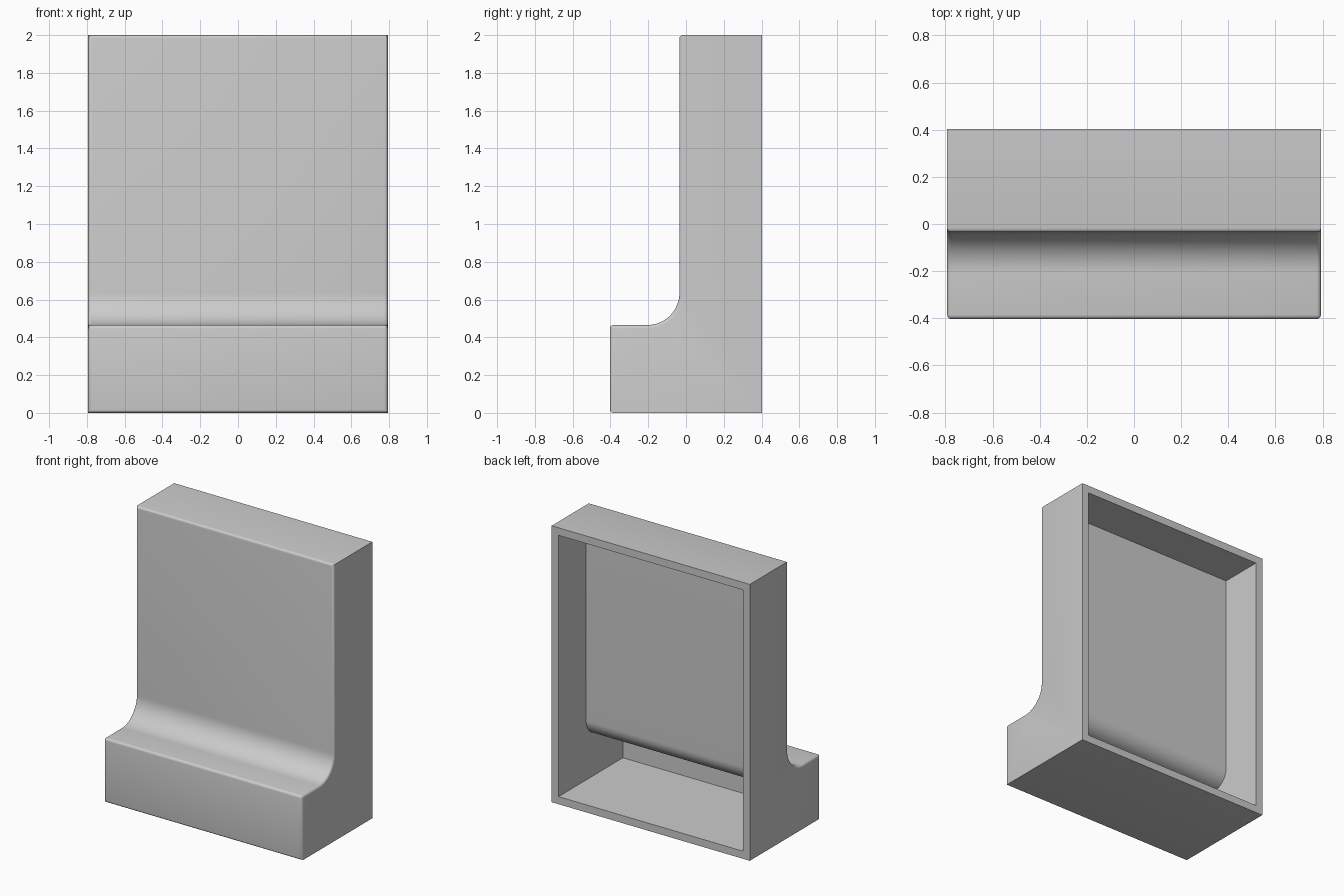
import bpy, bmesh, math

HALF_W, BACK, FRONT, PANEL = 0.793, 0.403, -0.403, -0.035
HEIGHT, LEDGE, FILLET, ROUND = 2.0, 0.465, 0.17, 0.018
WALL = 0.055

cube = bpy.data.objects.get("Cube")
if cube:
    bpy.data.objects.remove(cube, do_unlink=True)


def arc(cy, cz, r, start, end, steps=16):
    """Points (y, z) along an arc, angles in degrees."""
    angles = [math.radians(start + (end - start) * i / steps) for i in range(steps + 1)]
    return [(cy + r * math.cos(a), cz + r * math.sin(a)) for a in angles]


def extrude_profile(name, profile, half_width):
    """Closed side profile (y, z) swept across the width."""
    bm = bmesh.new()
    face = bm.faces.new([bm.verts.new((-half_width, y, z)) for y, z in profile])
    swept = bmesh.ops.extrude_face_region(bm, geom=[face])["geom"]
    verts = [g for g in swept if isinstance(g, bmesh.types.BMVert)]
    bmesh.ops.translate(bm, verts=verts, vec=(2 * half_width, 0, 0))
    bmesh.ops.recalc_face_normals(bm, faces=bm.faces)
    return bm


def finish(name, bm):
    mesh = bpy.data.meshes.new(name)
    bm.to_mesh(mesh)
    bm.free()
    obj = bpy.data.objects.new(name, mesh)
    bpy.context.collection.objects.link(obj)
    return obj


# Outer body: upright panel flowing into a front ledge
outer = [(BACK, 0), (FRONT, 0), (FRONT, LEDGE)]
outer += arc(PANEL - FILLET, LEDGE + FILLET, FILLET, -90, 0)
outer += [(PANEL, HEIGHT), (BACK, HEIGHT)]
bm = extrude_profile("housing", outer, HALF_W)


# Round every sharp edge that borders the front skin
def is_front_skin(face):
    n, c = face.normal, face.calc_center_median()
    return abs(n.x) < 0.5 and c.y < PANEL + 0.01 and n.z > -0.5 and c.z < HEIGHT - 0.01


skin = {f for f in bm.faces if is_front_skin(f)}
edges = [e for e in bm.edges
         if any(f in skin for f in e.link_faces) and e.calc_face_angle(0) > 0.8]
bmesh.ops.bevel(bm, geom=edges, offset=ROUND, offset_type='OFFSET', segments=4,
                profile=0.5, affect='EDGES', clamp_overlap=True)
housing = finish("housing", bm)

# Hollow cavity, open at the back
IN_PANEL, IN_LEDGE, IN_FRONT, IN_R = 0.088, 0.36, -0.333, 0.125
inner = [(BACK + 0.1, WALL), (IN_FRONT, WALL), (IN_FRONT, IN_LEDGE)]
inner += arc(IN_PANEL - IN_R, IN_LEDGE + IN_R, IN_R, -90, 0)
inner += [(IN_PANEL, HEIGHT - WALL), (BACK + 0.1, HEIGHT - WALL)]
cavity = finish("cavity_cutter", extrude_profile("cavity", inner, HALF_W - WALL))
cavity.hide_render = True

cut = housing.modifiers.new("hollow", 'BOOLEAN')
cut.operation, cut.solver, cut.object = 'DIFFERENCE', 'EXACT', cavity
bpy.ops.object.select_all(action='DESELECT')
housing.select_set(True)
bpy.context.view_layer.objects.active = housing
bpy.ops.object.modifier_apply(modifier=cut.name)
bpy.data.objects.remove(cavity, do_unlink=True)

# Plain grey finish
grey = bpy.data.materials.new("plain_grey")
grey.use_nodes = True
colour = (0.6, 0.6, 0.6, 1)
grey.diffuse_color = colour
grey.node_tree.nodes["Principled BSDF"].inputs["Base Color"].default_value = colour
housing.data.materials.clear()
housing.data.materials.append(grey)

bpy.ops.object.shade_smooth_by_angle(angle=math.radians(30))
